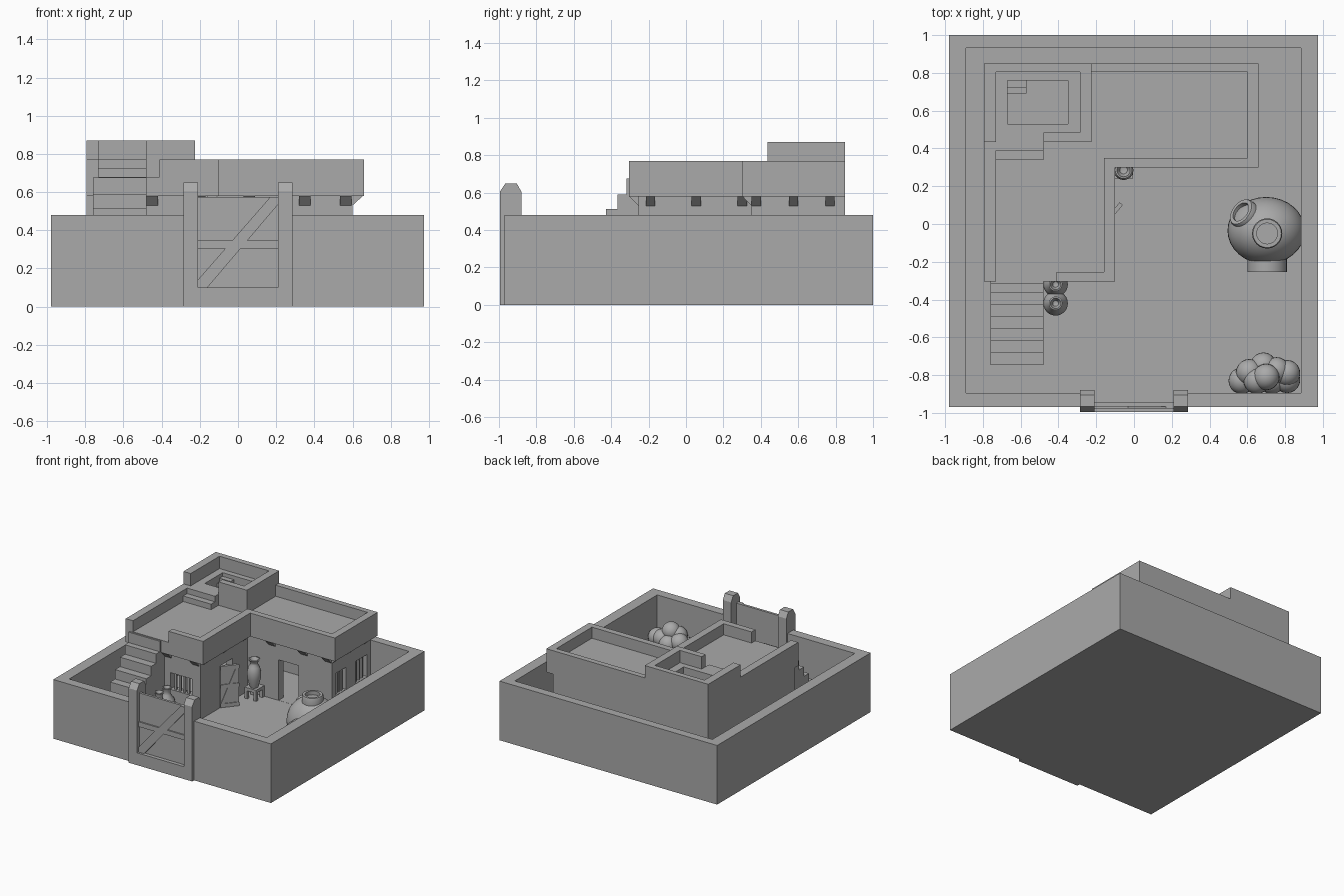
import bpy, bmesh, math
from mathutils import Vector, Matrix

if "Cube" in bpy.data.objects:
    bpy.data.objects.remove(bpy.data.objects["Cube"])

clay = bpy.data.materials.new("plain_grey")
clay.diffuse_color = (0.4, 0.4, 0.4, 1)
clay.use_nodes = True
clay.node_tree.nodes["Principled BSDF"].inputs["Base Color"].default_value = clay.diffuse_color
FLOOR, EAVE, ROOF, RIM = 0.10, 0.58, 0.68, 0.77


def finish(name, bm, smooth=False):
    bmesh.ops.recalc_face_normals(bm, faces=bm.faces)
    me = bpy.data.meshes.new(name)
    bm.to_mesh(me)
    bm.free()
    ob = bpy.data.objects.new(name, me)
    bpy.context.collection.objects.link(ob)
    me.materials.append(clay)
    if smooth:
        bpy.ops.object.select_all(action='DESELECT')
        ob.select_set(True)
        bpy.context.view_layer.objects.active = ob
        bpy.ops.object.shade_smooth_by_angle(angle=math.radians(40))
    return ob


def add_box(bm, x0, x1, y0, y1, z0, z1):
    m = Matrix.Translation(((x0 + x1) / 2, (y0 + y1) / 2, (z0 + z1) / 2))
    bmesh.ops.create_cube(bm, size=1, matrix=m @ Matrix.Diagonal((x1 - x0, y1 - y0, z1 - z0, 1)))


def boxes(name, *items):
    bm = bmesh.new()
    for b in items:
        add_box(bm, *b)
    return finish(name, bm)


def add_prism(bm, pts, z0, z1, m=Matrix()):
    """Extrude a flat outline from z0 to z1, then place it with m."""
    lo = [bm.verts.new(m @ Vector((x, y, z0))) for x, y in pts]
    hi = [bm.verts.new(m @ Vector((x, y, z1))) for x, y in pts]
    bm.faces.new(lo)
    bm.faces.new(hi)
    n = len(pts)
    for i in range(n):
        j = (i + 1) % n
        bm.faces.new((lo[i], lo[j], hi[j], hi[i]))


def prism(name, pts, z0, z1, m=Matrix()):
    bm = bmesh.new()
    add_prism(bm, pts, z0, z1, m)
    return finish(name, bm)


def lathe(name, prof, m, seg=24):
    bm = bmesh.new()
    vs = [bm.verts.new((r, 0, z)) for r, z in prof]
    es = [bm.edges.new(p) for p in zip(vs, vs[1:])]
    bmesh.ops.spin(bm, geom=vs + es, cent=(0, 0, 0), axis=(0, 0, 1), angle=2 * math.pi, steps=seg)
    bmesh.ops.remove_doubles(bm, verts=bm.verts, dist=1e-5)
    bm.transform(m)
    return finish(name, bm, True)


def cut(target, *items):
    for b in items:
        c = boxes("cutter", b)
        c.hide_render = True
        c.hide_set(True)
        mod = target.modifiers.new("opening", 'BOOLEAN')
        mod.object, mod.operation, mod.solver = c, 'DIFFERENCE', 'EXACT'


# Axis maps: profile (y, z) extruded along x, and profile (x, z) extruded along y
ALONG_X = Matrix(((0, 0, 1, 0), (1, 0, 0, 0), (0, 1, 0, 0), (0, 0, 0, 1)))
ALONG_Y = Matrix(((1, 0, 0, 0), (0, 0, 1, 0), (0, 1, 0, 0), (0, 0, 0, 1)))

# Courtyard: block with a sunken yard and a gateway
yard = boxes("courtyard_wall", (-.98, .975, -.97, 1, 0, .48))
cut(yard, (-.89, .885, -.895, .933, FLOOR, .7), (-.21, .21, -1.1, -.8, FLOOR, .7))

# Gate posts with chamfered tops, sill and braced gate
for s in (-1, 1):
    prism("gate_post", [(-.995, 0), (-.88, 0), (-.88, .605), (-.905, .65), (-.965, .65), (-.995, .605)],
          min(s * .21, s * .285), max(s * .21, s * .285), ALONG_X)
boxes("gate_sill", (-.21, .21, -.995, -.88, 0, FLOOR))
boxes("gate_panel", (-.21, .21, -.965, -.945, FLOOR, .575))
bm = bmesh.new()
add_prism(bm, [(-.21, .10), (-.16, .10), (.21, .535), (.21, .575), (.17, .575), (-.21, .14)],
          -.978, -.964, ALONG_Y)
add_box(bm, -.21, -.03, -.976, -.964, .305, .345)
add_box(bm, .0, .21, -.976, -.964, .305, .345)
finish("gate_brace", bm)

# House walls, L-shaped and hollow
L_wall = [(-.795, -.255), (-.16, -.255), (-.16, .35), (.60, .35), (.60, .85), (-.795, .85)]
house = prism("house_walls", L_wall, FLOOR, EAVE)
front_win = (-.43, -.235, .275, .41)
side_wins = ((.40, .53), (.65, .80))
cut(house, (-.735, -.22, -.195, .79, .101, .56), (-.23, .54, .41, .79, .101, .56),
    (.12, .30, .3, .45, .101, .43), (-.25, -.1, 0, .16, .101, .44),
    (front_win[0], front_win[1], -.3, -.15, front_win[2], front_win[3]),
    *[(.5, .7, a, b, .25, .43) for a, b in side_wins])

# Window bars
bars = [(x - .008, x + .008, -.243, -.227, .275, .41)
        for x in [-.43 + .039 * i for i in range(1, 5)]]
for a, b in side_wins:
    bars += [(.568, .584, a + (b - a) * i / 4 - .008, a + (b - a) * i / 4 + .008, .25, .43) for i in (1, 2, 3)]
boxes("window_bars", *bars)

# Overhanging roof slab and parapets
L_roof = [(-.795, -.305), (-.10, -.305), (-.10, .30), (.66, .30), (.66, .85), (-.795, .85)]
prism("roof_slab", L_roof, EAVE, ROOF)
L_rim = [(-.41, -.305), (-.10, -.305), (-.10, .30), (.66, .30), (.66, .85), (-.225, .85), (-.225, .805),
         (.60, .805), (.60, .35), (-.16, .35), (-.16, -.255), (-.41, -.255)]
prism("roof_parapet", L_rim, ROOF, RIM)
boxes("west_parapet", (-.795, -.73, -.305, .435, ROOF, RIM))

# Upper terrace with its parapet, hatch and steps
terrace = boxes("upper_terrace", (-.795, -.225, .435, .85, ROOF, RIM))
cut(terrace, (-.67, -.35, .53, .76, ROOF + .001, .9))
prism("terrace_parapet", [(-.795, .435), (-.73, .435), (-.73, .805), (-.285, .805), (-.285, .485), (-.48, .485),
                          (-.48, .435), (-.225, .435), (-.225, .85), (-.795, .85)], RIM, .87)
boxes("terrace_steps", (-.73, -.48, .34, .39, ROOF, .725), (-.73, -.48, .39, .435, ROOF, RIM))
boxes("hatch_steps", (-.67, -.57, .72, .76, ROOF, .74), (-.67, -.57, .69, .72, ROOF, .71))

# Outside staircase
n, y0, tread = 7, -.746, .0635
steps = [(y0, FLOOR)]
for k in range(n):
    z = .59 - .0765 * (n - 1 - k)
    steps += [(y0 + k * tread, z), (y0 + (k + 1) * tread, z)]
steps[-1] = (-.318, steps[-1][1])
steps += [(-.318, ROOF - .005), (-.255, ROOF - .005), (-.255, FLOOR)]
prism("staircase", steps, -.76, -.48, ALONG_X)

# Wedge-shaped beam ends below the eaves
bm = bmesh.new()
for x, wall in ((-.45, -.255), (-.2, -.255), (.06, .35), (.35, .35), (.565, .35)):
    add_prism(bm, [(wall, EAVE), (wall - .048, EAVE), (wall, .53)], x - .03, x + .03, ALONG_X)
for y, wall in ((-.19, -.16), (.055, -.16), (.30, -.16), (.375, .60), (.575, .60), (.77, .60)):
    add_prism(bm, [(wall, EAVE), (wall + .055, EAVE), (wall, .53)], y - .025, y + .025, ALONG_Y)
finish("beam_ends", bm)

# Door leaf standing ajar, with frame and diagonal brace
bm = bmesh.new()
add_box(bm, 0, .142, -.008, .008, .105, .44)
for z in (.105, .26, .41):
    add_box(bm, 0, .142, -.014, -.008, z, z + .03)
add_prism(bm, [(0, .13), (.025, .13), (.142, .415), (.117, .415)], -.014, -.008, ALONG_Y)
bm.transform(Matrix.Translation((-.16, 0, 0)) @ Matrix.Rotation(math.atan2(.11, .09), 4, 'Z'))
finish("door_leaf", bm)

# Small table and jars
tx0, tx1, ty0, ty1 = -.11, -.005, .24, .345
legs = [(x, x + .025, y, y + .025, FLOOR, .17) for x in (tx0, tx1 - .025) for y in (ty0, ty1 - .025)]
boxes("table", (tx0, tx1, ty0, ty1, .165, .19), *legs)
jar = [(0, 0), (.03, 0), (.05, .07), (.052, .12), (.042, .165), (.028, .185),
       (.028, .2), (.045, .225), (.035, .228), (.02, .20), (0, .195)]
lathe("tall_jar", jar, Matrix.Translation((-.055, .285, .19)))
pot = [(0, 0), (.035, 0), (.06, .05), (.065, .09), (.055, .13), (.03, .165),
       (.026, .19), (.036, .22), (.028, .222), (.015, .19), (0, .185)]
for y in (-.42, -.32):
    lathe("pot", pot, Matrix.Translation((-.415, y, FLOOR)))

# Domed oven with chimney ring, side port and front mouth
bm = bmesh.new()
bmesh.ops.create_uvsphere(bm, u_segments=32, v_segments=20, radius=1,
                          matrix=Matrix.Translation((.70, -.035, .23)) @ Matrix.Diagonal((.205, .178, .2, 1)))
bmesh.ops.bisect_plane(bm, geom=bm.verts[:] + bm.edges[:] + bm.faces[:], plane_co=(0, 0, FLOOR),
                       plane_no=(0, 0, -1), clear_outer=True)
bmesh.ops.bisect_plane(bm, geom=bm.verts[:] + bm.edges[:] + bm.faces[:], plane_co=(.886, 0, 0),
                       plane_no=(1, 0, 0), clear_outer=True)
finish("oven_dome", bm, True)
ring = [(0, -.03), (.08, -.03), (.08, .02), (.075, .03), (.055, .03), (.055, .0), (0, .0)]
lathe("oven_chimney", ring, Matrix.Translation((.705, -.05, .43)))
port = Vector((-.6, .45, .55)).to_track_quat('Z', 'Y').to_matrix().to_4x4()
lathe("oven_port", ring, Matrix.Translation((.585, .05, .33)) @ port)
mouth = [(0, -.08), (.105, -.08), (.105, .03), (.08, .03), (.08, .0), (0, .0)]
lathe("oven_mouth", mouth, Matrix.Translation((.705, -.225, .21)) @ Matrix.Rotation(math.pi / 2, 4, 'X'))

# Heap of round melons in the corner
melons = ((.57, -.83, .17), (.65, -.83, .19), (.73, -.83, .17), (.81, -.825, .17), (.61, -.785, .21),
          (.685, -.75, .19), (.755, -.775, .21), (.81, -.79, .2), (.70, -.81, .27), (.65, -.83, .24))
for i, c in enumerate(melons):
    bm = bmesh.new()
    bmesh.ops.create_uvsphere(bm, u_segments=20, v_segments=12, radius=.07, matrix=Matrix.Translation(c))
    finish("melon", bm, True)
